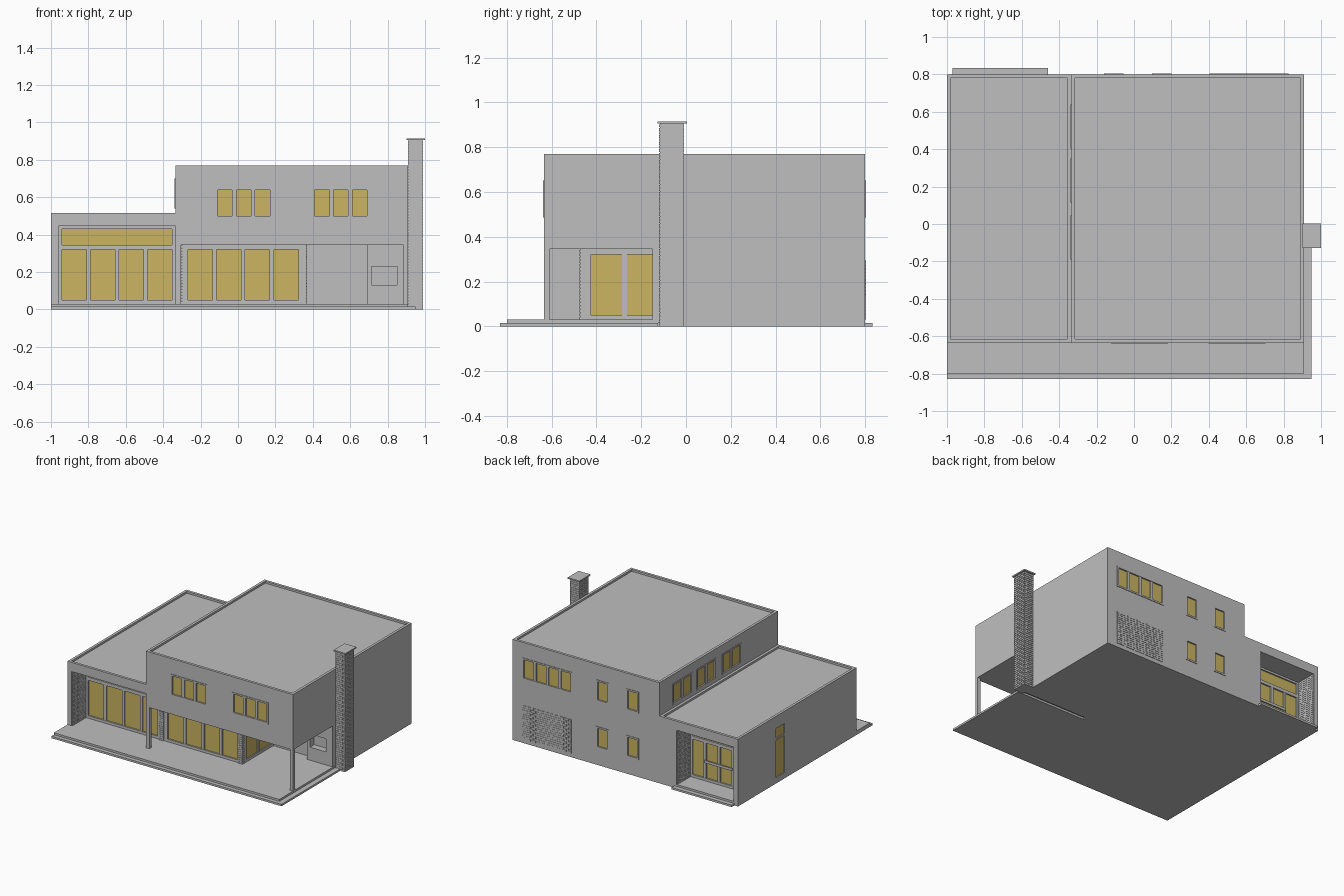
import bpy, bmesh
from mathutils import Matrix

if "Cube" in bpy.data.objects:
    bpy.data.objects.remove(bpy.data.objects["Cube"])


def material(name, rgb):
    m = bpy.data.materials.new(name)
    m.diffuse_color = (*rgb, 1)
    m.use_nodes = True
    m.node_tree.nodes["Principled BSDF"].inputs["Base Color"].default_value = m.diffuse_color
    return m


GREY = material("grey_wall", (0.52, 0.52, 0.52))
GOLD = material("golden_glass", (0.60, 0.46, 0.12))


def boxes(name, items, mat=GREY):
    """One object from boxes given as (x0, x1, y0, y1, z0, z1)."""
    bm = bmesh.new()
    for b in items:
        lo, hi = b[0::2], b[1::2]
        mid = [(p + q) / 2 for p, q in zip(lo, hi)]
        size = [abs(q - p) for p, q in zip(lo, hi)]
        bmesh.ops.create_cube(bm, size=1, matrix=Matrix.Translation(mid) @ Matrix.Diagonal((*size, 1)))
    me = bpy.data.meshes.new(name)
    bm.to_mesh(me)
    bm.free()
    me.materials.append(mat)
    ob = bpy.data.objects.new(name, me)
    bpy.context.collection.objects.link(ob)
    return ob


def splits(a, b, length, gap, shift):
    """Cut the span a-b into bricks with gaps; shift gives the running bond."""
    if b - a <= length * 0.8:
        return [(a, b)]
    out, p = [], a - (length / 2 if shift else 0)
    while p < b - 0.004:
        s, e = max(p, a), min(p + length - gap, b)
        if e - s > 0.003:
            out.append((s, e))
        p += length
    out[-1] = (out[-1][0], b)
    return out


def bricks(name, x0, x1, y0, y1, z0, z1, length=0.043, gap=0.003):
    """Brick prism: a slightly smaller mortar core and coursed bricks."""
    n = max(1, round((z1 - z0) / 0.016))
    h = (z1 - z0) / n
    t = min(0.003, (x1 - x0) / 4, (y1 - y0) / 4)
    items = [(x0 + t, x1 - t, y0 + t, y1 - t, z0, z1)]
    for i in range(n):
        z = z0 + i * h
        for xs in splits(x0, x1, length, gap, i % 2):
            for ys in splits(y0, y1, length, gap, i % 2):
                items.append((*xs, *ys, z, z + h - gap))
    return boxes(name, items)


def window(name, axis, face, out, a0, a1, z0, z1, rows, d0=-0.014, d1=0.004, side=0.012, bar=0.022):
    """Framed window on a wall plane; rows are (z low, z high, panes)."""
    def place(u0, u1, e0, e1, w0, w1):
        f0, f1 = sorted((face + out * e0, face + out * e1))
        return (u0, u1, f0, f1, w0, w1) if axis == "y" else (f0, f1, u0, u1, w0, w1)

    frame = [place(a0, a0 + side, d0, d1, z0, z1), place(a1 - side, a1, d0, d1, z0, z1)]
    levels = [z0] + [z for r in rows for z in r[:2]] + [z1]
    for lo, hi in zip(levels[0::2], levels[1::2]):
        frame.append(place(a0 + side, a1 - side, d0, d1, lo, hi))
    glass = []
    for lo, hi, n in rows:
        w = (a1 - a0 - 2 * side + bar) / n
        for i in range(n):
            u = a0 + side + i * w
            glass.append(place(u, u + w - bar, d0, d0 + 0.007, lo, hi))
            if i:
                frame.append(place(u - bar, u, d0, d1 - 0.002, lo, hi))
    boxes(name + "_frame", frame)
    boxes(name + "_glass", glass, GOLD)
    return place(a0, a1, -0.014, 0.05, z0, z1)


def cut(ob, holes):
    """Cut window recesses into a wall block."""
    c = boxes(ob.name + "_cutter", holes)
    c.hide_render = True
    c.hide_viewport = True
    m = ob.modifiers.new("recesses", "BOOLEAN")
    m.object, m.operation, m.solver = c, "DIFFERENCE", "EXACT"
    dg = bpy.context.evaluated_depsgraph_get()
    me = bpy.data.meshes.new_from_object(ob.evaluated_get(dg))
    ob.modifiers.clear()
    ob.data = me
    bpy.data.objects.remove(c)


def parapet(name, x0, x1, y0, y1, z0, z1, t=0.02):
    boxes(name, [(x0, x1, y0, y0 + t, z0, z1), (x0, x1, y1 - t, y1, z0, z1),
                 (x0, x0 + t, y0 + t, y1 - t, z0, z1), (x1 - t, x1, y0 + t, y1 - t, z0, z1)])


L, M, R = -1.0, -0.335, 0.91      # left edge, step between storeys, right edge
F, B = -0.635, 0.80               # front and back edges
G = -0.45                         # plane of the front glazing

# Terrace and back step
boxes("terrace_lower_step", [(L, 0.95, -0.83, -0.125, 0, 0.015)])
boxes("terrace_upper_step", [(L, R, -0.80, -0.10, 0.015, 0.03)])
boxes("back_step", [(-0.97, -0.46, 0.80, 0.833, 0, 0.015)])
boxes("back_porch_floor", [(-0.965, -0.48, 0.62, 0.80, 0, 0.03)])

# Two-storey block
upper = boxes("upper_storey", [(M, R, F, B, 0.345, 0.755)])
parapet("upper_parapet", M, R, F, B, 0.755, 0.77)
lower = boxes("lower_storey", [(M, 0.355, G, B, 0, 0.345)])
right = boxes("lower_storey_right", [(0.355, R, -0.10, B, 0, 0.345)])
boxes("porch_posts", [(M, M + 0.03, F, F + 0.025, 0.03, 0.345),
                      (R - 0.025, R, F, F + 0.025, 0.03, 0.345)])

# One-storey wing
boxes("wing_roof", [(L, M, F, B, 0.445, 0.50)])
parapet("wing_parapet", L, M, F, B, 0.50, 0.515)
boxes("wing_core", [(-0.965, M, G, 0.62, 0, 0.445)])
wing_wall = boxes("wing_left_wall", [(L, -0.965, F, B, 0, 0.445)])
boxes("wing_back_wall", [(-0.48, M, 0.62, B, 0, 0.445)])

# Recessed windows of the upper storey
up = [(0.50, 0.64, 3)]
holes = [window(f"front_window_{i}", "y", F, -1, x, x + 0.305, 0.487, 0.652, up)
         for i, x in enumerate((-0.122, 0.397))]
holes += [window(f"left_window_{i}", "x", M, -1, y, y + 0.235, 0.54, 0.70, [(0.552, 0.688, 2)])
          for i, y in enumerate((0.405, 0.115, -0.19))]
holes.append(window("back_wide_window", "y", B, 1, 0.405, 0.825, 0.487, 0.652, [(0.50, 0.64, 4)]))
small = (0.095, -0.16)
holes += [window(f"back_upper_window_{i}", "y", B, 1, x, x + 0.105, 0.487, 0.652, [(0.50, 0.64, 1)])
          for i, x in enumerate(small)]
cut(upper, holes)

# Recessed windows below
cut(lower, [window(f"back_lower_window_{i}", "y", B, 1, x, x + 0.105, 0.13, 0.295, [(0.143, 0.282, 1)])
            for i, x in enumerate(small)])
cut(wing_wall, [window("wing_side_window", "x", L, -1, 0.215, 0.36, 0.03, 0.435,
                       [(0.045, 0.33, 1), (0.345, 0.42, 1)], d1=0.0, side=0.02)])

# Full-height glazing
window("wing_glazing", "y", G, -1, -0.96, M, 0.03, 0.445,
       [(0.05, 0.32, 4), (0.345, 0.43, 1)], 0, 0.018, 0.018)
window("porch_glazing", "y", G, -1, -0.30, 0.355, 0.03, 0.345, [(0.05, 0.32, 4)], 0, 0.018, 0.032)
window("porch_side_glazing", "x", 0.355, 1, -0.45, -0.10, 0.03, 0.345, [(0.05, 0.32, 2)], 0, 0.015, 0.026)
window("entrance_glazing", "y", 0.62, 1, -0.96, -0.485, 0.03, 0.445,
       [(0.05, 0.32, 4), (0.345, 0.43, 1)], 0, 0.018, 0.015)
boxes("entrance_door_rail", [(-0.84, -0.605, 0.638, 0.646, 0.17, 0.19)])

# Brickwork
bricks("wing_porch_brick", -0.966, -0.959, F + 0.003, G, 0.03, 0.445)
bricks("entrance_brick_left", -0.966, -0.959, 0.62, B - 0.003, 0.03, 0.445)
bricks("entrance_brick_right", -0.486, -0.479, 0.62, B - 0.003, 0.03, 0.445)
bricks("brick_pier_left", M, -0.30, -0.475, G + 0.005, 0.03, 0.345)
bricks("brick_pier_corner", 0.335, 0.37, -0.475, G + 0.005, 0.03, 0.345)
bricks("garage_brick_panel", 0.41, 0.825, B - 0.004, B + 0.003, 0.03, 0.29)
bricks("chimney", 0.908, 0.99, -0.12, -0.008, 0, 0.905)
boxes("chimney_cap", [(0.90, 1.0, -0.128, 0.004, 0.905, 0.915)])

# Outdoor fireplace: surround with a square opening, raised edge around it
y0, y1 = -0.15, -0.10
boxes("fireplace", [(0.69, 0.715, y0, y1, 0.03, 0.345), (0.85, 0.905, y0, y1, 0.03, 0.345),
                    (0.715, 0.85, y0, y1, 0.03, 0.13), (0.715, 0.85, y0, y1, 0.23, 0.345)])
